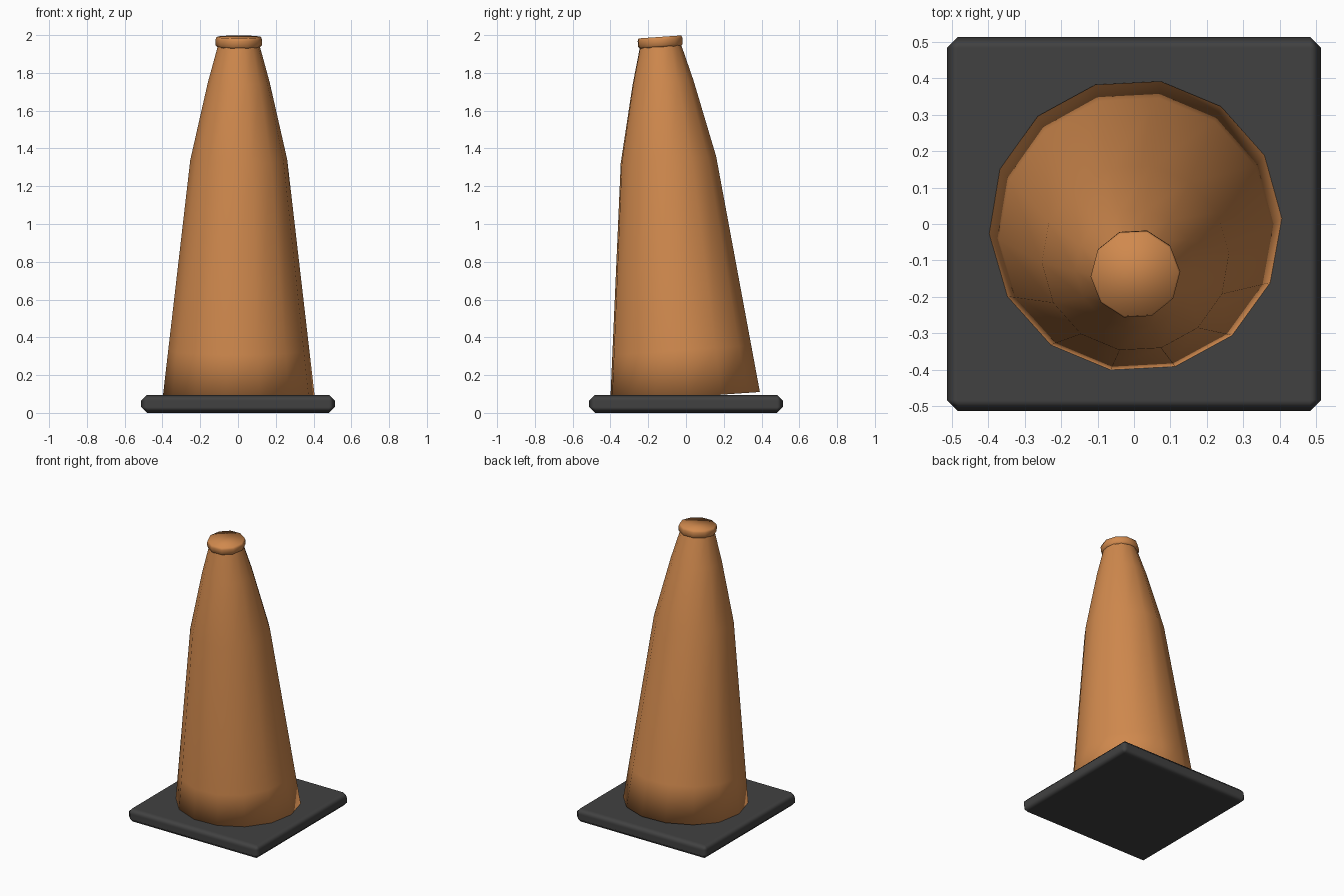
import bpy, bmesh
from math import radians, sin, cos, tau
from mathutils import Matrix

if "Cube" in bpy.data.objects:
    bpy.data.objects.remove(bpy.data.objects["Cube"])

TILT = Matrix.Translation((0.004, -0.005, 0.083)) @ Matrix.Rotation(radians(4), 4, 'X')


def material(name, rgb):
    m = bpy.data.materials.new(name)
    m.diffuse_color = (*rgb, 1)
    m.use_nodes = True
    m.node_tree.nodes["Principled BSDF"].inputs["Base Color"].default_value = m.diffuse_color
    return m


def lathe(name, profile, sides, mat, top_cap=True):
    """Smooth solid of revolution around the tilted cone axis."""
    bm = bmesh.new()
    rings = [[bm.verts.new((r * cos(a), r * sin(a), z))
              for a in (radians(3) + tau * i / sides for i in range(sides))]
             for r, z in profile]
    for lo, hi in zip(rings, rings[1:]):
        for i in range(sides):
            j = (i + 1) % sides
            bm.faces.new((lo[i], lo[j], hi[j], hi[i]))
    bm.faces.new(rings[0][::-1])
    if top_cap:
        bm.faces.new(rings[-1])
    for f in bm.faces:
        f.smooth = True
    bm.transform(TILT)
    me = bpy.data.meshes.new(name)
    bm.to_mesh(me)
    bm.free()
    me.materials.append(mat)
    ob = bpy.data.objects.new(name, me)
    bpy.context.collection.objects.link(ob)
    return ob


orange = material("orange_plastic", (0.63, 0.25, 0.075))
rubber = material("dark_rubber", (0.053, 0.053, 0.053))

# Leaning cone body, its open top hidden inside the lip
lathe("cone_body", [(0.403, 0), (0.374, 0.25), (0.257, 1.26), (0.164, 1.67), (0.108, 1.875)],
      14, orange, top_cap=False)

# Rolled lip on top
lathe("top_lip", [(0.112, 1.857), (0.122, 1.867), (0.123, 1.898), (0.118, 1.912)], 10, orange)

# Square base slab with chamfered edges
bpy.ops.mesh.primitive_cube_add(size=1, location=(0, 0, 0.048))
base = bpy.context.object
base.name = "base_slab"
base.data.transform(Matrix.Diagonal((1.026, 1.026, 0.096, 1)))
base.data.materials.append(rubber)
bevel = base.modifiers.new("chamfer", 'BEVEL')
bevel.width = 0.031
bevel.segments = 1
bevel.harden_normals = True
bpy.ops.object.shade_smooth()
